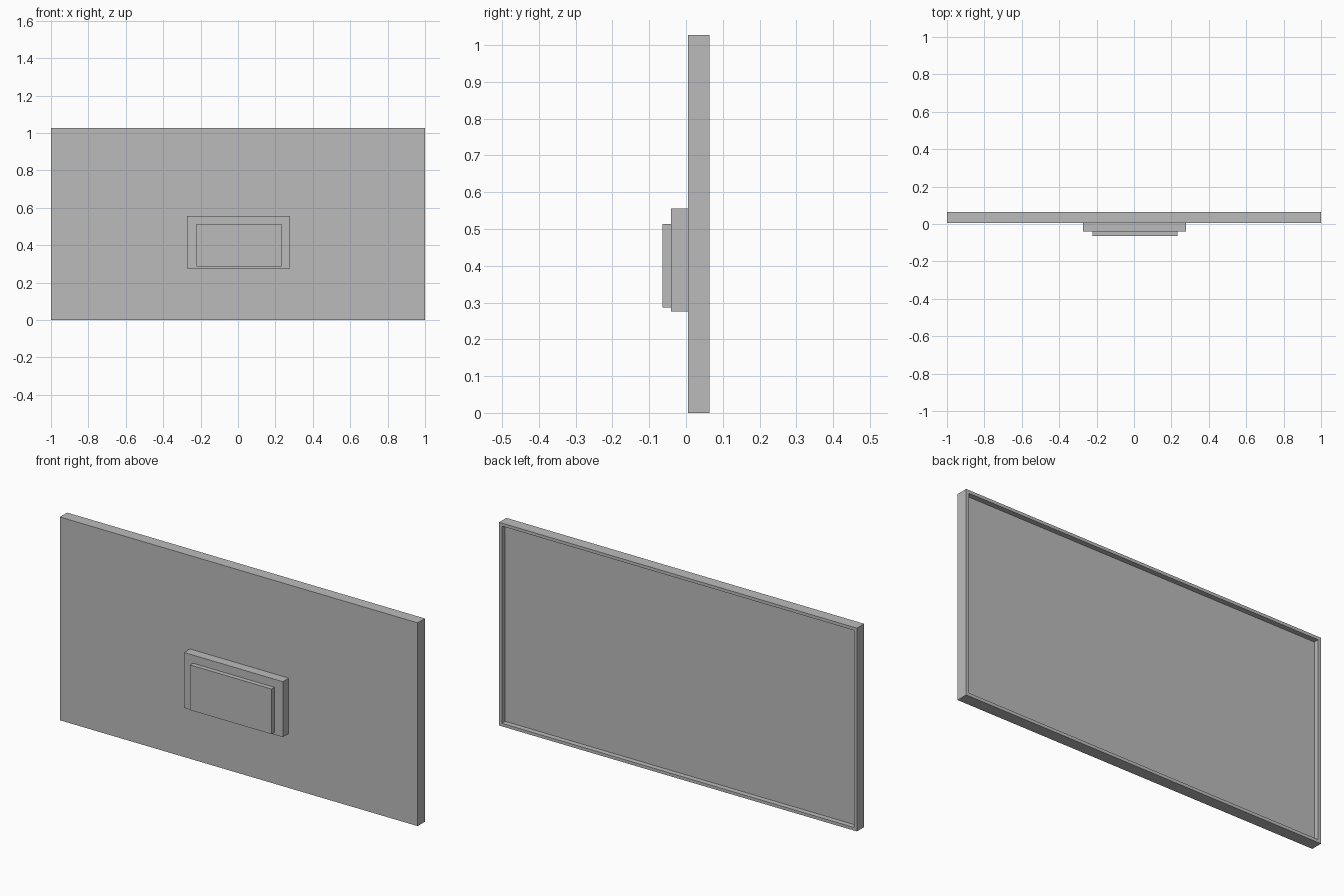
import bpy
import bmesh
from mathutils import Matrix, Vector

cube = bpy.data.objects.get("Cube")
if cube:
    bpy.data.objects.remove(cube, do_unlink=True)

# Single grey finish
grey = bpy.data.materials.new("plain grey")
grey.use_nodes = True
grey.diffuse_color = (0.5, 0.5, 0.5, 1)
grey.node_tree.nodes["Principled BSDF"].inputs["Base Color"].default_value = grey.diffuse_color


def box(name, low, high, rim=0, recess=0):
    """Box between two corners, with an optional recess in its +y face."""
    low, high = Vector(low), Vector(high)
    bm = bmesh.new()
    bmesh.ops.create_cube(bm, size=1, matrix=Matrix.LocRotScale(
        (low + high) / 2, None, high - low))
    if recess:
        bm.normal_update()
        back = max(bm.faces, key=lambda f: f.normal.y)
        bmesh.ops.inset_region(bm, faces=[back], thickness=rim)
        # Straight-sided pocket: a zero-width inset pushed inwards
        walls = bmesh.ops.extrude_discrete_faces(bm, faces=[back])
        bmesh.ops.translate(bm, verts=walls["faces"][0].verts, vec=(0, -recess, 0))
    mesh = bpy.data.meshes.new(name)
    bm.to_mesh(mesh)
    bm.free()
    mesh.materials.append(grey)
    obj = bpy.data.objects.new(name, mesh)
    bpy.context.collection.objects.link(obj)
    return obj


# Wide panel with a thin raised rim around the recessed screen
box("screen_panel", (-1, 0.006, 0), (1, 0.064, 1.027), rim=0.022, recess=0.026)

# Stepped mount on the other side
box("mount_block", (-0.273, -0.041, 0.275), (0.279, 0.006, 0.555))
box("mount_plate", (-0.223, -0.064, 0.286), (0.232, -0.041, 0.514))
